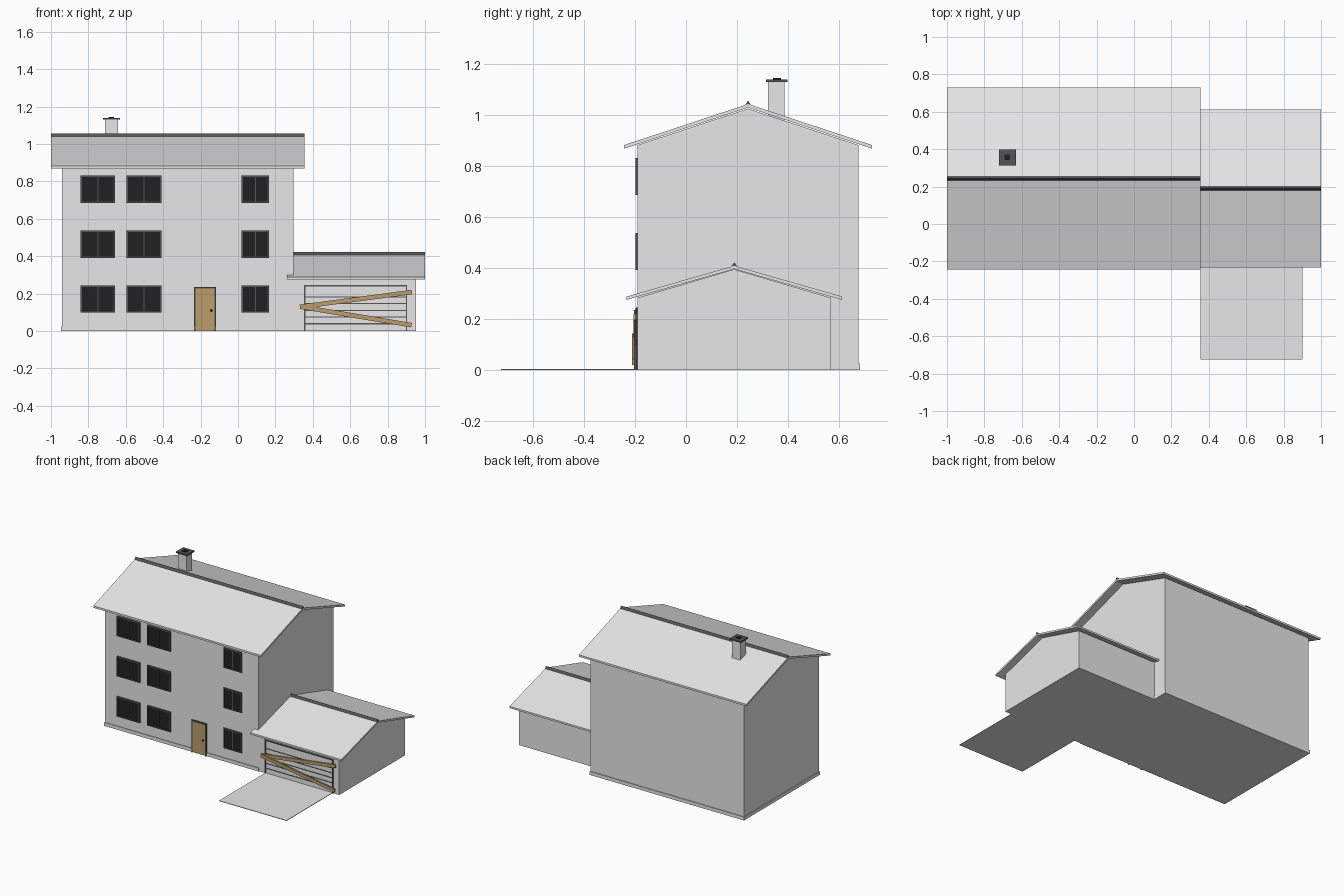
import bpy, math
from mathutils import Matrix

if "Cube" in bpy.data.objects:
    bpy.data.objects.remove(bpy.data.objects["Cube"])


def material(name, r, g, b):
    m = bpy.data.materials.new(name)
    m.diffuse_color = (r, g, b, 1)
    m.use_nodes = True
    m.node_tree.nodes["Principled BSDF"].inputs["Base Color"].default_value = m.diffuse_color
    return m


PLASTER = material("light_grey", 0.8, 0.8, 0.8)
TRIM = material("dark_grey", 0.09, 0.09, 0.09)
BLACK = material("near_black", 0.015, 0.015, 0.015)
WOOD = material("wood_brown", 0.5, 0.34, 0.15)


def mesh(name, verts, faces, mat):
    me = bpy.data.meshes.new(name)
    me.from_pydata(verts, [], faces)
    me.materials.append(mat)
    ob = bpy.data.objects.new(name, me)
    bpy.context.collection.objects.link(ob)
    return ob


def extrude_x(name, profile, x0, x1, mat):
    """Closed (y, z) profile, counter-clockwise seen from +x, extruded along x."""
    n = len(profile)
    verts = [(x, y, z) for x in (x0, x1) for y, z in profile]
    faces = [tuple(reversed(range(n))), tuple(range(n, 2 * n))]
    faces += [(i, (i + 1) % n, n + (i + 1) % n, n + i) for i in range(n)]
    return mesh(name, verts, faces, mat)


def box(name, x0, x1, y0, y1, z0, z1, mat):
    return extrude_x(name, [(y0, z0), (y1, z0), (y1, z1), (y0, z1)], x0, x1, mat)


def gable_roof(name, x0, x1, y0, y1, eave, ridge, thick):
    """Chevron roof shell with a small dark ridge cap."""
    ym = (y0 + y1) / 2
    extrude_x(name, [(y0, eave - thick), (ym, ridge - thick), (y1, eave - thick),
                     (y1, eave), (ym, ridge), (y0, eave)], x0, x1, PLASTER)
    extrude_x(name + "_ridge_cap", [(ym - 0.013, ridge - 0.006), (ym + 0.013, ridge - 0.006),
                                    (ym, ridge + 0.013)], x0, x1, TRIM)


FRONT = -0.19

# Main house: plinth, three storeys, gable and roof
box("plinth", -0.947, 0.302, -0.195, 0.682, 0, 0.025, PLASTER)
levels = [0.0, 0.295, 0.59, 0.882]
for i in range(3):
    box(f"storey_{i + 1}", -0.942, 0.298, FRONT, 0.676, levels[i], levels[i + 1], PLASTER)
extrude_x("house_gable", [(FRONT, 0.882), (0.676, 0.882), (0.243, 1.025)], -0.942, 0.298, PLASTER)
gable_roof("house_roof", -1.0, 0.355, -0.243, 0.73, 0.882, 1.043, 0.014)

# Garage wing
box("garage_walls", 0.298, 0.952, FRONT, 0.568, 0, 0.283, PLASTER)
extrude_x("garage_gable", [(FRONT, 0.283), (0.568, 0.283), (0.189, 0.395)], 0.298, 0.952, PLASTER)
gable_roof("garage_roof", 0.262, 1.0, -0.233, 0.612, 0.288, 0.409, 0.013)
box("driveway", 0.355, 0.9, -0.725, FRONT, 0, 0.004, PLASTER)

# Chimney with cap and flue
box("chimney", -0.71, -0.642, 0.322, 0.386, 0.95, 1.13, PLASTER)
box("chimney_cap", -0.722, -0.632, 0.314, 0.398, 1.13, 1.14, TRIM)
box("chimney_flue", -0.692, -0.662, 0.342, 0.372, 1.14, 1.145, BLACK)


def frame(name, x0, x1, z0, z1, w, y0, sill=True):
    """Rectangular frame on the front wall."""
    box(name + "_left", x0, x0 + w, y0, FRONT, z0, z1, TRIM)
    box(name + "_right", x1 - w, x1, y0, FRONT, z0, z1, TRIM)
    box(name + "_top", x0 + w, x1 - w, y0, FRONT, z1 - w, z1, TRIM)
    if sill:
        box(name + "_bottom", x0 + w, x1 - w, y0, FRONT, z0, z0 + w, TRIM)


# Windows, three columns on three storeys
for row, z0 in enumerate((0.098, 0.392, 0.686)):
    for col, (x0, x1) in enumerate(((-0.842, -0.657), (-0.597, -0.41), (0.02, 0.167))):
        name = f"window_{row + 1}_{col + 1}"
        z1, xm = z0 + 0.146, (x0 + x1) / 2
        frame(name + "_frame", x0, x1, z0, z1, 0.008, -0.199)
        box(name + "_glass", x0 + 0.008, x1 - 0.008, -0.194, FRONT, z0 + 0.008, z1 - 0.008, BLACK)
        box(name + "_mullion", xm - 0.003, xm + 0.003, -0.198, FRONT, z0 + 0.008, z1 - 0.008, TRIM)

# Front door
frame("door_frame", -0.236, -0.118, 0, 0.236, 0.008, -0.203, False)
box("front_door", -0.228, -0.126, -0.199, FRONT, 0.002, 0.228, WOOD)
bpy.ops.mesh.primitive_uv_sphere_add(segments=12, ring_count=8, radius=0.006,
                                     location=(-0.143, -0.201, 0.11))
knob = bpy.context.object
knob.name = "door_knob"
knob.data.materials.append(BLACK)
bpy.ops.object.shade_smooth_by_angle()

# Garage door with panel seams
frame("garage_door_frame", 0.353, 0.904, 0, 0.246, 0.007, -0.196, False)
box("garage_door", 0.36, 0.897, -0.192, FRONT, 0.003, 0.239, PLASTER)
for i in range(5):
    z = 0.036 + 0.036 * i
    box(f"garage_door_seam_{i + 1}", 0.36, 0.897, -0.194, FRONT, z, z + 0.006, TRIM)

# Planks nailed across the garage door
for i, z_end in enumerate((0.208, 0.032)):
    dx, dz = 0.592, z_end - 0.13
    plank = box(f"plank_{i + 1}", -0.302, 0.302, -0.006, 0.004, -0.012, 0.012, WOOD)
    plank.matrix_world = (Matrix.Translation((0.63, -0.2 - 0.006 * i, (0.13 + z_end) / 2))
                          @ Matrix.Rotation(-math.atan2(dz, dx), 4, 'Y'))
